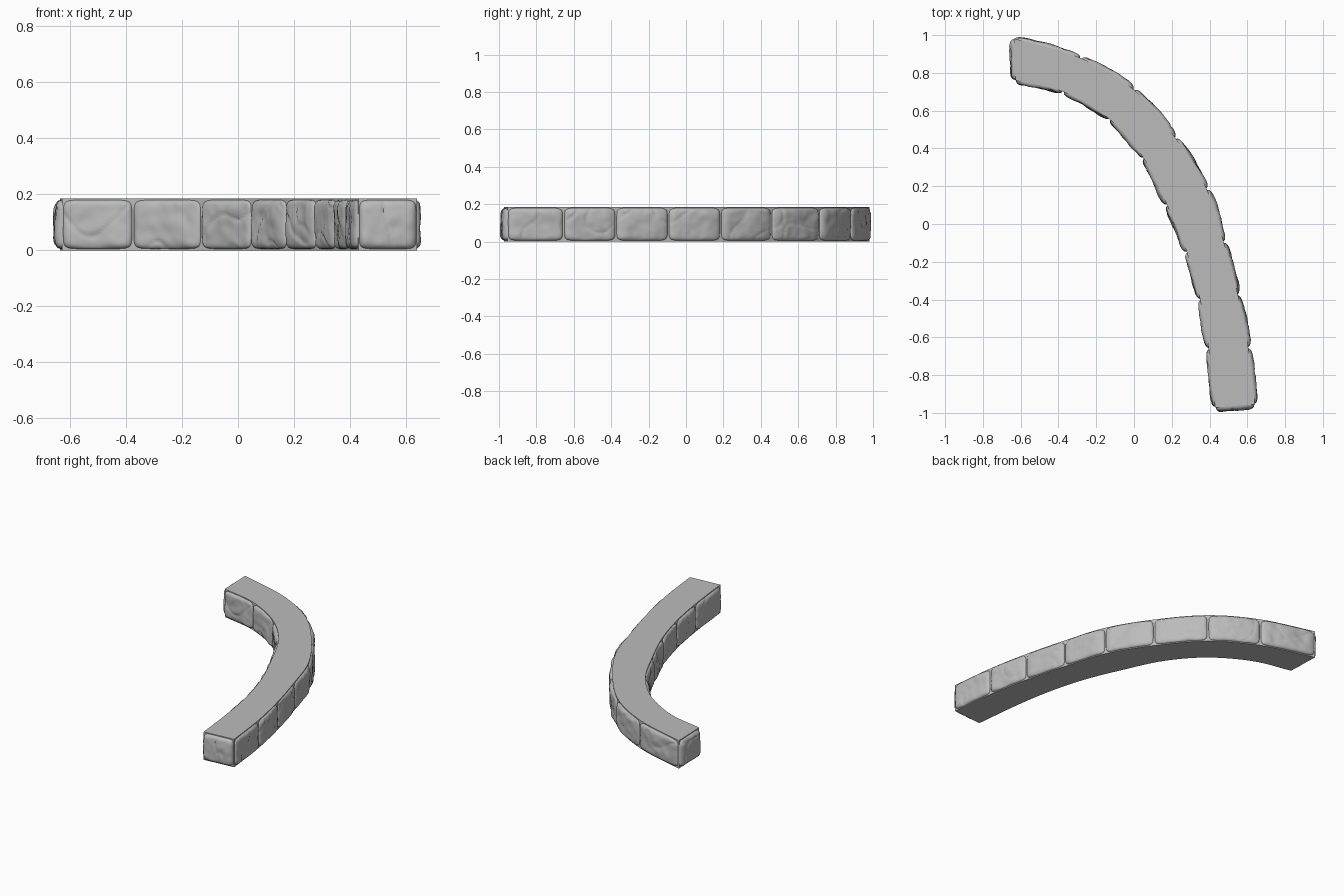
import bpy
import bmesh
from mathutils import Vector, noise

if "Cube" in bpy.data.objects:
    bpy.data.objects.remove(bpy.data.objects["Cube"], do_unlink=True)

HEIGHT = 0.185
STEPS = 8  # wall samples per stone

# Joints between stones along both sides of the wall, far end to near end
OUTER = [(-0.635, 0.982), (-0.28, 0.878), (0, 0.71), (0.22, 0.455), (0.385, 0.185),
         (0.475, -0.095), (0.55, -0.375), (0.605, -0.655), (0.64, -0.955)]
INNER = [(-0.628, 0.76), (-0.375, 0.70), (-0.13, 0.555), (0.05, 0.35), (0.175, 0.10),
         (0.28, -0.15), (0.35, -0.40), (0.395, -0.66), (0.43, -0.972)]

stone_grey = bpy.data.materials.new("stone grey")
stone_grey.use_nodes = True
GREY = (0.5, 0.5, 0.5, 1)
stone_grey.diffuse_color = GREY
stone_grey.node_tree.nodes["Principled BSDF"].inputs["Base Color"].default_value = GREY


def curve_point(points, t):
    """Smooth curve through the points; whole values of t land on joints."""
    pts = [Vector(p) for p in points]
    pts = [2 * pts[0] - pts[1]] + pts + [2 * pts[-1] - pts[-2]]
    i = min(max(int(t), 0), len(points) - 2)
    a, b, c, d = pts[i:i + 4]
    f = t - i
    return 0.5 * (2 * b + (c - a) * f + (2 * a - 5 * b + 4 * c - d) * f ** 2
                  + (3 * b - a - 3 * c + d) * f ** 3)


def finish(bm, name, angle):
    mesh = bpy.data.meshes.new(name)
    bm.to_mesh(mesh)
    bm.free()
    mesh.materials.append(stone_grey)
    obj = bpy.data.objects.new(name, mesh)
    bpy.context.collection.objects.link(obj)
    bpy.ops.object.select_all(action="DESELECT")
    obj.select_set(True)
    bpy.context.view_layer.objects.active = obj
    bpy.ops.object.shade_smooth_by_angle(angle=angle)
    return obj


def make_core():
    bm = bmesh.new()
    rings = []
    for k in range((len(OUTER) - 1) * STEPS + 1):
        o = curve_point(OUTER, k / STEPS)
        n = curve_point(INNER, k / STEPS)
        rings.append([bm.verts.new((p.x, p.y, z))
                      for p, z in ((o, 0), (o, HEIGHT), (n, HEIGHT), (n, 0))])
    for r, s in zip(rings, rings[1:]):
        for i in range(4):
            j = (i + 1) % 4
            bm.faces.new((r[i], r[j], s[j], s[i]))
    bm.faces.new(rings[0])
    bm.faces.new(rings[-1])
    bmesh.ops.recalc_face_normals(bm, faces=bm.faces)
    finish(bm, "wall_core", 0.5)


def roughness(p):
    """Chiselled stone surface: broad lumps, fine grain and thin cracks."""
    lumps = 0.008 * noise.noise(p * 9) + 0.004 * noise.noise(p * 24)
    crack = max(0, 1 - abs(noise.noise(p * 6 + Vector((3, 7, 1)))) / 0.06)
    return lumps - 0.005 * crack


def make_stone(name, points, t0, t1, bulge=0.021, nu=36, nv=26):
    bm = bmesh.new()
    grid = []
    for i in range(nu + 1):
        row = []
        for j in range(nv + 1):
            a, b = 2 * i / nu - 1, 2 * j / nv - 1
            # pack samples near the rim, then round the corners
            a, b = a * (1.4 - 0.4 * a * a), b * (1.4 - 0.4 * b * b)
            m = max(abs(a), abs(b))
            r = (a ** 8 + b ** 8) ** (1 / 8)
            k = m / r if r > 0 else 1
            a, b = a * k * 0.975, b * k * 0.95
            t = t0 + (t1 - t0) * (a + 1) / 2
            p = curve_point(points, t)
            d = (curve_point(points, t + 0.01) - curve_point(points, t - 0.01)).normalized()
            out = Vector((-d.y, d.x, 0))
            pos = Vector((p.x, p.y, HEIGHT * (b + 1) / 2))
            rise = max(0, 1 - m ** 7) ** 0.5
            row.append(bm.verts.new(pos + out * (rise * (bulge + roughness(pos)) - 0.003)))
        grid.append(row)
    for r, s in zip(grid, grid[1:]):
        for j in range(nv):
            bm.faces.new((r[j], r[j + 1], s[j + 1], s[j]))
    finish(bm, name, 0.9)


make_core()

# Facing stones along both curved sides
for side, points in (("outer", OUTER), ("inner", INNER[::-1])):
    for n in range(len(points) - 1):
        make_stone(f"{side}_stone_{n + 1}", points, n, n + 1)

# One stone on each end
make_stone("near_end_stone", [OUTER[-1], INNER[-1]], 0, 1, 0.027)
make_stone("far_end_stone", [INNER[0], OUTER[0]], 0, 1, 0.027)
